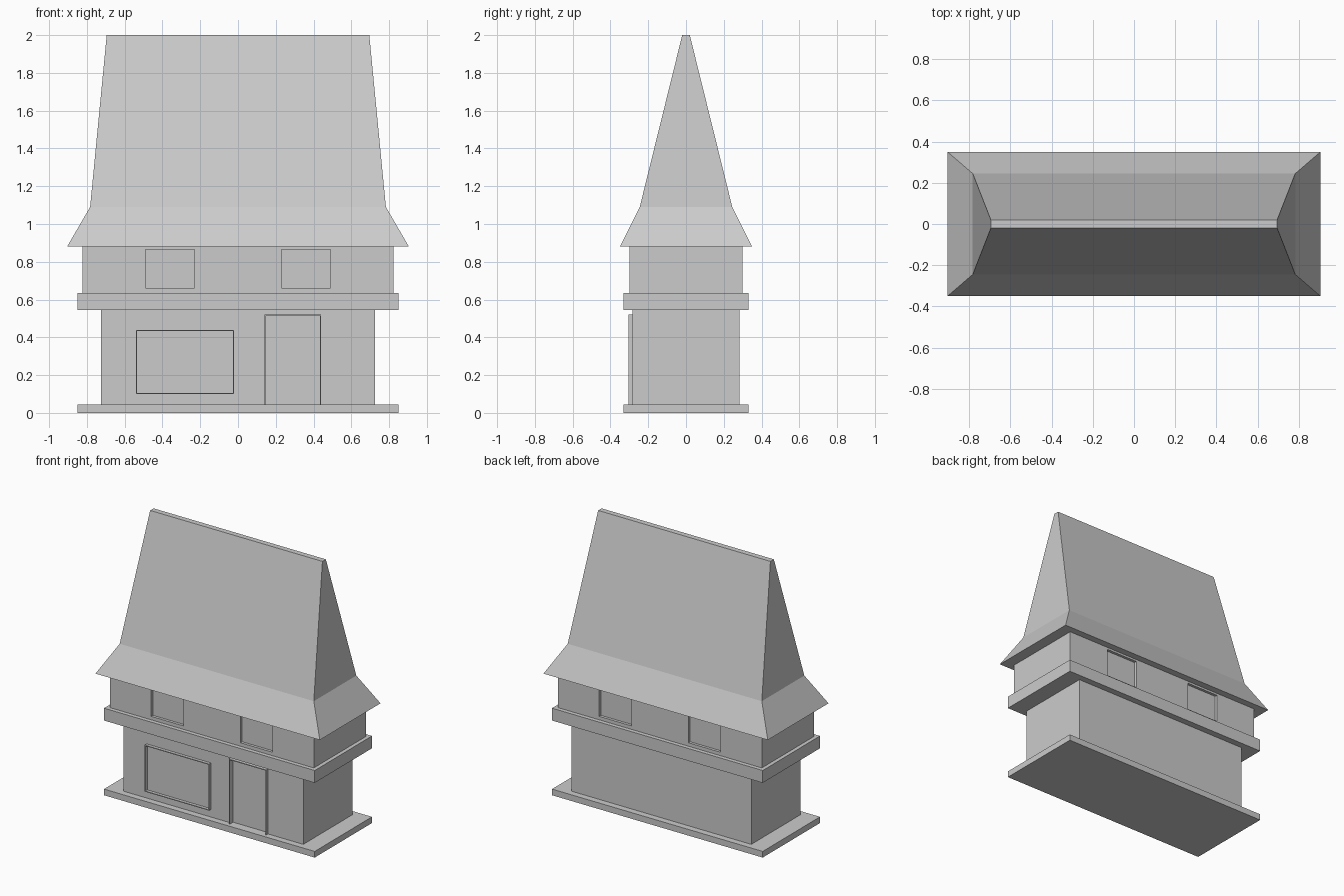
import bpy, bmesh

if "Cube" in bpy.data.objects:
    bpy.data.objects.remove(bpy.data.objects["Cube"])


def loft(name, rings):
    """Closed solid through rectangles given as (half_x, half_y, z)."""
    bm = bmesh.new()
    loops = [[bm.verts.new((sx * hx, sy * hy, z))
              for sx, sy in ((-1, -1), (1, -1), (1, 1), (-1, 1))]
             for hx, hy, z in rings]
    bm.faces.new(loops[0])
    bm.faces.new(loops[-1])
    for low, high in zip(loops, loops[1:]):
        for i in range(4):
            j = (i + 1) % 4
            bm.faces.new((low[i], low[j], high[j], high[i]))
    bmesh.ops.recalc_face_normals(bm, faces=bm.faces)
    mesh = bpy.data.meshes.new(name)
    bm.to_mesh(mesh)
    bm.free()
    ob = bpy.data.objects.new(name, mesh)
    bpy.context.collection.objects.link(ob)
    return ob


def box(name, x0, x1, y0, y1, z0, z1):
    ob = loft(name, [((x1 - x0) / 2, (y1 - y0) / 2, z) for z in (z0, z1)])
    ob.location = ((x0 + x1) / 2, (y0 + y1) / 2, 0)
    return ob


def recess(wall, x0, x1, y0, y1, z0, z1):
    """Cut a shallow pocket into a wall."""
    cutter = box("recess_cutter", x0, x1, y0, y1, z0, z1)
    cutter.hide_render = True
    cutter.hide_viewport = True
    cutter.display_type = 'WIRE'
    mod = wall.modifiers.new("recess", 'BOOLEAN')
    mod.operation = 'DIFFERENCE'
    mod.solver = 'EXACT'
    mod.object = cutter


def rim(name, x0, x1, z0, z1, sill):
    """Thin raised border around an opening on the front wall."""
    t, y0, y1 = 0.006, -0.305, -0.282
    box(name + "_rim_left", x0, x0 + t, y0, y1, z0, z1)
    box(name + "_rim_right", x1 - t, x1, y0, y1, z0, z1)
    box(name + "_rim_top", x0 + t, x1 - t, y0, y1, z1 - t, z1)
    if sill:
        box(name + "_rim_sill", x0 + t, x1 - t, y0, y1, z0, z0 + t)


# Plinth, storeys and the band between them
loft("plinth", [(0.85, 0.33, 0), (0.85, 0.33, 0.045)])
ground = loft("ground_storey", [(0.725, 0.283, 0.045), (0.725, 0.283, 0.545)])
loft("floor_band", [(0.85, 0.33, 0.545), (0.85, 0.33, 0.635)])
upper = loft("upper_storey", [(0.822, 0.30, 0.635), (0.822, 0.30, 0.88)])

# Steep roof with flared eaves
loft("roof", [(0.905, 0.35, 0.88), (0.783, 0.245, 1.09), (0.695, 0.02, 2.0)])

# Upper windows, two on the front and two on the back
for x0, x1 in ((-0.49, -0.23), (0.23, 0.49)):
    for y in (-0.30, 0.30):
        recess(upper, x0, x1, y - 0.02, y + 0.02, 0.66, 0.865)

# Shop window and door
rim("shop_window", -0.54, -0.02, 0.10, 0.44, True)
rim("door", 0.14, 0.44, 0.045, 0.52, False)
recess(ground, 0.146, 0.434, -0.32, -0.265, 0.02, 0.514)
